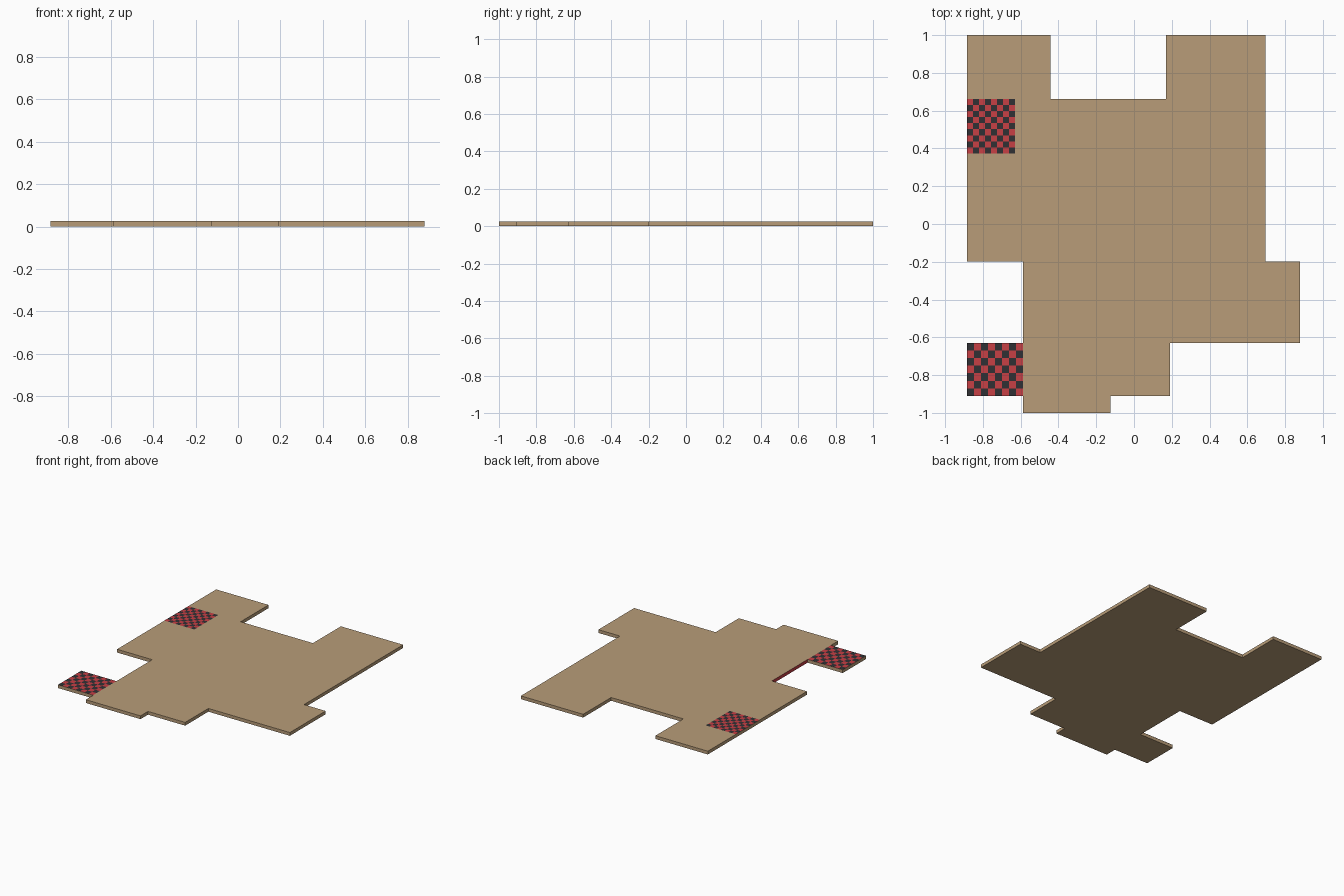
import bpy, bmesh

if "Cube" in bpy.data.objects:
    bpy.data.objects.remove(bpy.data.objects["Cube"])

H = 0.025  # slab thickness


def material(name, rgb):
    m = bpy.data.materials.new(name)
    m.diffuse_color = (*rgb, 1)
    m.use_nodes = True
    m.node_tree.nodes["Principled BSDF"].inputs["Base Color"].default_value = m.diffuse_color
    return m


TAN = material("tan floor", (0.48, 0.335, 0.19))
RED = material("red tile", (0.57, 0.05, 0.06))
DARK = material("charcoal tile", (0.03, 0.03, 0.034))


def finish(name, bm, mats):
    me = bpy.data.meshes.new(name)
    bm.to_mesh(me)
    bm.free()
    for m in mats:
        me.materials.append(m)
    ob = bpy.data.objects.new(name, me)
    bpy.context.collection.objects.link(ob)
    return ob


# Floor slab: stepped outline (including the porch tab), extruded upwards
outline = [(-0.885, 1), (-0.885, -0.198), (-0.588, -0.198), (-0.588, -0.63),
           (-0.885, -0.63), (-0.885, -0.91), (-0.588, -0.91), (-0.588, -1),
           (-0.125, -1), (-0.125, -0.91), (0.19, -0.91), (0.19, -0.63),
           (0.88, -0.63), (0.88, -0.198), (0.697, -0.198), (0.697, 1),
           (0.17, 1), (0.17, 0.663), (-0.442, 0.663), (-0.442, 1)]
bm = bmesh.new()
base = bm.faces.new([bm.verts.new((x, y, 0)) for x, y in outline])
ext = bmesh.ops.extrude_face_region(bm, geom=[base], use_keep_orig=True)
top = [g for g in ext["geom"] if isinstance(g, bmesh.types.BMVert)]
bmesh.ops.translate(bm, verts=top, vec=(0, 0, H))
bmesh.ops.recalc_face_normals(bm, faces=bm.faces)
# The recessed wall beside the porch is red
for f in bm.faces:
    c = f.calc_center_median()
    if f.normal.x < -0.9 and abs(c.x + 0.588) < 0.01 and c.y > -0.6:
        f.material_index = 1
finish("floor_slab", bm, [TAN, RED])


# Checkered tile areas laid on top of the slab
def checker(name, x0, x1, y0, y1, cols, rows, phase):
    bm = bmesh.new()
    z = H + 0.0008
    grid = [[bm.verts.new((x0 + (x1 - x0) * i / cols, y0 + (y1 - y0) * j / rows, z))
             for i in range(cols + 1)] for j in range(rows + 1)]
    for j in range(rows):
        for i in range(cols):
            f = bm.faces.new((grid[j][i], grid[j][i + 1],
                              grid[j + 1][i + 1], grid[j + 1][i]))
            f.material_index = (i + j + phase) % 2
    return finish(name, bm, [DARK, RED])


checker("bathroom_tiles", -0.885, -0.631, 0.373, 0.663, 8, 9, 1)
checker("porch_tiles", -0.885, -0.588, -0.91, -0.63, 8, 7, 0)
